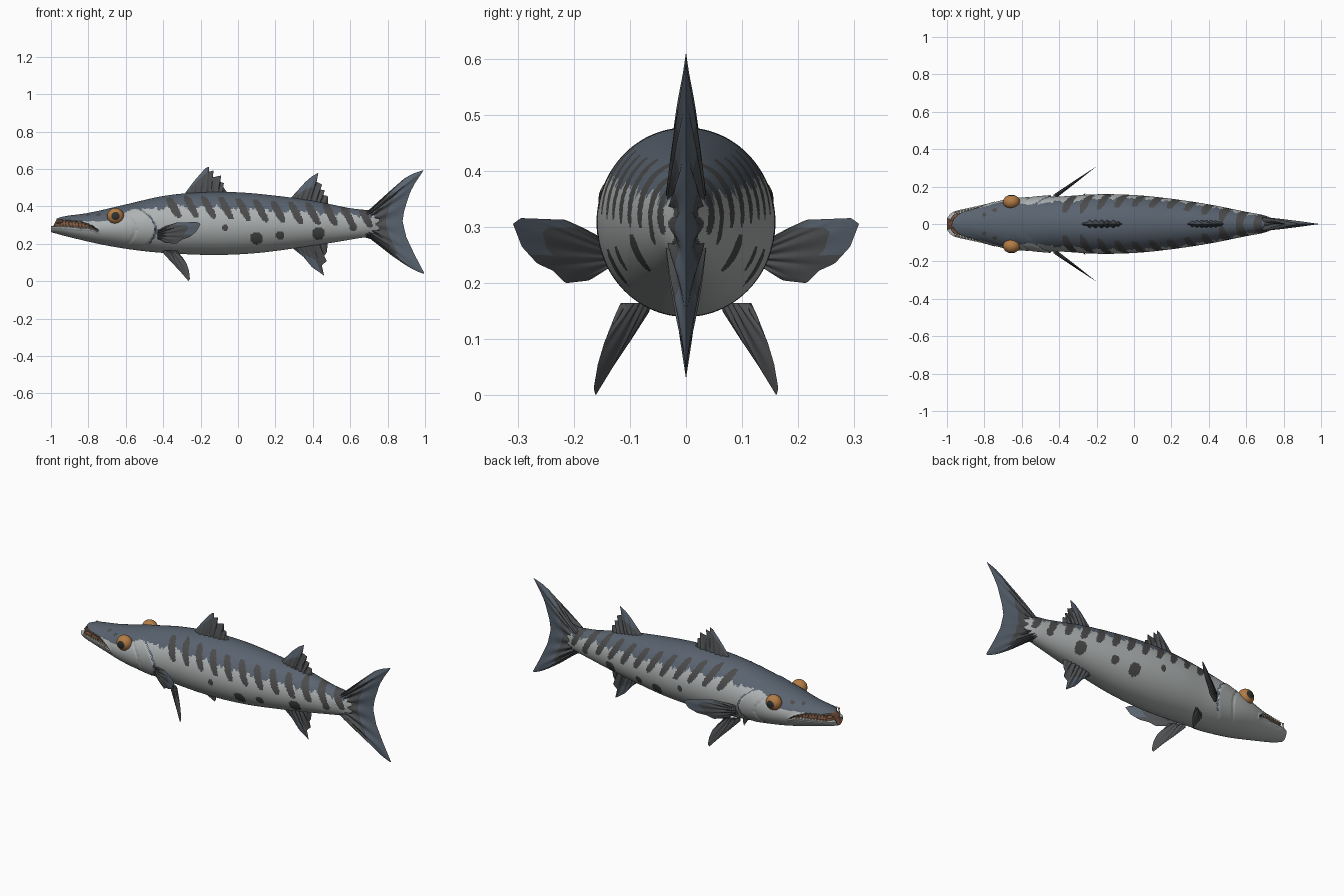
import bpy, bmesh, math
from mathutils import Matrix, Vector

if "Cube" in bpy.data.objects:
    bpy.data.objects.remove(bpy.data.objects["Cube"])


def material(name, r, g, b):
    m = bpy.data.materials.new(name)
    m.diffuse_color = (r, g, b, 1)
    m.use_nodes = True
    m.node_tree.nodes["Principled BSDF"].inputs["Base Color"].default_value = m.diffuse_color
    return m


SLATE = material("slate back", 0.10, 0.125, 0.16)
PALE = material("pale belly", 0.43, 0.45, 0.45)
BAR = material("dark marking", 0.07, 0.07, 0.072)
FIN = material("fin grey", 0.075, 0.08, 0.085)
IRIS = material("amber iris", 0.45, 0.20, 0.06)
BLACK = material("pupil dark", 0.03, 0.03, 0.03)
MOUTH = material("mouth brown", 0.20, 0.09, 0.05)
TOOTH = material("tooth cream", 0.55, 0.45, 0.32)


def finish(name, bm, mats, angle=45, mirror=False):
    bmesh.ops.recalc_face_normals(bm, faces=bm.faces)
    me = bpy.data.meshes.new(name)
    bm.to_mesh(me)
    bm.free()
    ob = bpy.data.objects.new(name, me)
    bpy.context.collection.objects.link(ob)
    for m in mats:
        me.materials.append(m)
    bpy.ops.object.select_all(action='DESELECT')
    ob.select_set(True)
    bpy.context.view_layer.objects.active = ob
    bpy.ops.object.shade_smooth_by_angle(angle=math.radians(angle))
    if mirror:
        mod = ob.modifiers.new("mirror", 'MIRROR')
        mod.use_axis = (False, True, False)
    return ob


def curve(pts, x):
    """Smooth curve through (x, value) points."""
    if x <= pts[0][0]:
        return pts[0][1]
    if x >= pts[-1][0]:
        return pts[-1][1]

    def slope(i):
        a, b = pts[max(i - 1, 0)], pts[min(i + 1, len(pts) - 1)]
        return (b[1] - a[1]) / (b[0] - a[0])
    i = max(k for k in range(len(pts) - 1) if pts[k][0] <= x)
    (x0, y0), (x1, y1) = pts[i], pts[i + 1]
    h = x1 - x0
    t = (x - x0) / h
    return ((2*t**3 - 3*t**2 + 1) * y0 + (t**3 - 2*t**2 + t) * h * slope(i)
            + (3*t**2 - 2*t**3) * y1 + (t**3 - t**2) * h * slope(i + 1))


# Body outlines along x: top, bottom, half width, mouth line, colour border
TOP = [(-1, .335), (-.95, .345), (-.8, .365), (-.6, .41), (-.4, .455), (-.2, .475),
       (0, .475), (.2, .457), (.4, .43), (.6, .39), (.7, .378), (.78, .36)]
BOTTOM = [(-1, .262), (-.9, .235), (-.7, .19), (-.5, .16), (-.3, .145), (-.1, .14),
          (.1, .15), (.3, .175), (.5, .205), (.65, .23), (.78, .25)]
WIDTH = [(-1, .03), (-.98, .055), (-.95, .069), (-.9, .08), (-.8, .102), (-.7, .128),
         (-.6, .142), (-.4, .147), (-.2, .159), (0, .155), (.2, .135), (.4, .105),
         (.6, .065), (.7, .045), (.78, .012)]
LIPS = [(-1, .312), (-.85, .302), (-.78, .287), (-.74, .265)]
BORDER = [(-1, .33), (-.75, .32), (-.65, .335), (-.58, .378), (-.5, .388), (-.42, .385),
          (-.3, .402), (-.1, .395), (.2, .375), (.5, .36), (.75, .345)]
SPOTS = [(-.07, .285, .017), (.10, .23, .034), (.225, .245, .022),
         (.43, .255, .034), (.615, .29, .022)]


def side(x, z):
    t, b = curve(TOP, x), curve(BOTTOM, x)
    k = (z - (t + b) / 2) / ((t - b) / 2)
    return curve(WIDTH, x) * math.sqrt(max(0, 1 - k * k))


def gape(x):
    return .017 * min(1, max(0, (-.74 - x) / .1))


def gill(z):
    return -.445 - 7 * (z - .275) ** 2


def body_colour(x, y, z):
    y = abs(y)
    if x < -.75 and abs(z - curve(LIPS, x)) < gape(x) * .85:
        return 3
    for sx, sy in ((-.80, .05), (-.745, .075)):          # nostrils
        if z > .33 and math.hypot(x - sx, y - sy) < .011:
            return 2
    border = curve(BORDER, x)
    if -.39 < x < .73:                                   # slanted bars
        for i in range(12):
            dx = x - (-.345 + i * .093) + (z - border) * .5
            if abs(dx / .022) ** 3 + abs((z - border + .003) / .058) ** 3 < 1:
                return 2
    for sx, sz, r in SPOTS:                              # flank spots
        if ((x - sx) / r) ** 2 + ((z - sz) / r) ** 2 < 1:
            return 2
    if .2 < z < .39 and 0 < x - gill(z) < .012:          # gill slit
        return 0
    ragged = .007 * math.sin(x * 95) + .005 * math.sin(x * 211) if x > -.45 else 0
    if x > .745 + .012 * math.sin(z * 160):
        return 2
    return 0 if z > border + ragged else 1


# Body: lofted rings with a gaping mouth and raised gill covers
bm = bmesh.new()
NX, NR = 280, 112
rings = []
for i in range(NX + 1):
    x = -1 + 1.78 * i / NX
    t, b, w = curve(TOP, x), curve(BOTTOM, x), curve(WIDTH, x)
    ring = []
    for j in range(NR):
        a = 2 * math.pi * (j + .5) / NR
        z = (t + b) / 2 + (t - b) / 2 * math.sin(a)
        y, px = w * math.cos(a), x
        if x < -.74:
            d = abs(z - curve(LIPS, x))
            if d < gape(x):
                y *= .8
                px += .02 * max(0, (-.95 - x) / .05)
            elif d < gape(x) + .012:
                y *= 1.03
            if z > curve(LIPS, x):
                px += .03 * max(0, (-.9 - x) / .1)
        g = x - gill(z)
        if z < .4 and -.12 < g < 0:
            y *= 1 + .06 * (g + .12) / .12
        if .19 < z < .39 and abs(g + .105) < .008:
            y *= .97
        ring.append(bm.verts.new((px, y, z)))
    rings.append(ring)
for r0, r1 in zip(rings, rings[1:]):
    for j in range(NR):
        k = (j + 1) % NR
        bm.faces.new((r0[j], r0[k], r1[k], r1[j]))
bm.faces.new(rings[0])
bm.faces.new(rings[-1])
for f in bm.faces:
    f.material_index = body_colour(*f.calc_center_median())
finish("body", bm, [SLATE, PALE, BAR, MOUTH], 50)

# Teeth: small cones in both jaws
bm = bmesh.new()
for i in range(11):
    x = -.955 + i * .017
    for s in (-1, 1):
        for up in (-1, 1):
            h = .022 if i % 3 == 0 else .015
            z = curve(LIPS, x) - up * (gape(x) + .002 - h / 2)
            y = s * side(x, z) * .93
            rot = Matrix.Rotation(math.pi if up < 0 else 0, 4, 'X')
            bmesh.ops.create_cone(bm, cap_ends=True, segments=6, radius1=.006, radius2=.0005,
                                  depth=h, matrix=Matrix.Translation((x, y, z)) @ rot)
finish("teeth", bm, [TOOTH], 30)

# Eyes: flattened balls with a dark pupil disc
bm = bmesh.new()
bmesh.ops.create_uvsphere(bm, u_segments=32, v_segments=24, radius=1)
for f in bm.faces:
    c = f.calc_center_median()
    f.material_index = 1 if math.hypot(c.x, c.y) < .45 else 0
mat = (Matrix.Translation((-.655, -.118, .348)) @ Matrix.Diagonal((.045, .038, .043, 1))
       @ Matrix.Rotation(math.pi / 2, 4, 'X'))
bmesh.ops.transform(bm, matrix=mat, verts=bm.verts)
finish("eye", bm, [IRIS, BLACK], 60, mirror=True)


def resample(pts, n):
    pts = [Vector(p) for p in pts]
    lens = [(b - a).length for a, b in zip(pts, pts[1:])]
    out = []
    for i in range(n + 1):
        d, k = sum(lens) * i / n, 0
        while k < len(lens) - 1 and d > lens[k]:
            d -= lens[k]
            k += 1
        out.append(pts[k].lerp(pts[k + 1], min(1, d / lens[k])))
    return out


def fin(name, root, edge, thick, rays, place=lambda x, z: 0, trim=(.7, 0, 1), mirror=False):
    """Lens-shaped blade spanned from a root line to an edge line, with ray ridges."""
    n, m = 64, 14
    r, e = resample(root, n), resample(edge, n)
    bm = bmesh.new()
    for s in (-1, 1):
        grid = []
        for i in range(n + 1):
            u, row = i / n, []
            for j in range(m + 1):
                v = j / m
                p = r[i].lerp(e[i], v)
                t = thick * (1 - v ** 3) * (1 - .6 * v) * min(1, 6 * min(u, 1 - u)) ** .5
                t *= 1 + .25 * math.sin(u * rays * 2 * math.pi)
                row.append(bm.verts.new((p.x, place(p.x, p.y) + s * t, p.y)))
            grid.append(row)
        for i in range(n):
            for j in range(m):
                f = bm.faces.new((grid[i][j], grid[i + 1][j], grid[i + 1][j + 1], grid[i][j + 1]))
                if (j + .5) / m > trim[0] and trim[1] < (i + .5) / n < trim[2]:
                    f.material_index = 1
    bmesh.ops.remove_doubles(bm, verts=bm.verts, dist=.0002)
    finish(name, bm, [FIN, SLATE], 50, mirror)


fin("front_dorsal_fin", [(-.28, .45), (-.06, .45)],
    [(-.28, .475), (-.235, .535), (-.175, .603), (-.155, .612), (-.155, .585), (-.13, .592),
     (-.135, .555), (-.09, .565), (-.095, .53), (-.075, .525), (-.08, .505), (-.055, .47)],
    .02, 7, trim=(.8, 0, .4))
fin("rear_dorsal_fin", [(.27, .42), (.47, .39)],
    [(.28, .442), (.36, .53), (.395, .56), (.43, .58), (.42, .53), (.45, .517), (.44, .49),
     (.465, .485), (.455, .46), (.48, .455), (.48, .41)], .018, 8, trim=(.6, .15, .5))
fin("anal_fin", [(.27, .20), (.47, .23)],
    [(.29, .178), (.35, .13), (.395, .075), (.46, .03), (.448, .085), (.475, .107),
     (.458, .13), (.475, .155), (.48, .205)], .018, 8, trim=(.6, .15, .5))
fin("tail_fin", [(.67, .37), (.67, .24)],
    [(.685, .378), (.75, .395), (.81, .48), (.89, .55), (.94, .577), (.995, .595), (.95, .53),
     (.92, .475), (.888, .375), (.88, .32), (.90, .235), (.945, .14), (1, .035), (.94, .06),
     (.89, .09), (.81, .145), (.76, .21), (.685, .232)], .03, 12, trim=(.6, .22, .8))
fin("pectoral_fin", [(-.43, .275), (-.43, .225)],
    [(-.41, .275), (-.385, .295), (-.33, .313), (-.22, .316), (-.2, .306), (-.222, .265),
     (-.26, .235), (-.30, .222), (-.33, .2), (-.39, .205), (-.42, .222)], .011, 7,
    place=lambda x, z: -.15 - (x + .42) * .72, trim=(.7, .2, .6), mirror=True)
fin("pelvic_fin", [(-.40, .165), (-.32, .165)],
    [(-.40, .15), (-.355, .10), (-.31, .053), (-.265, .0), (-.257, .012), (-.262, .055),
     (-.275, .095), (-.295, .125), (-.32, .145)], .01, 5,
    place=lambda x, z: -.09 - (x + .36) * .6 - (.14 - z) * .1, trim=(2, 0, 1), mirror=True)
